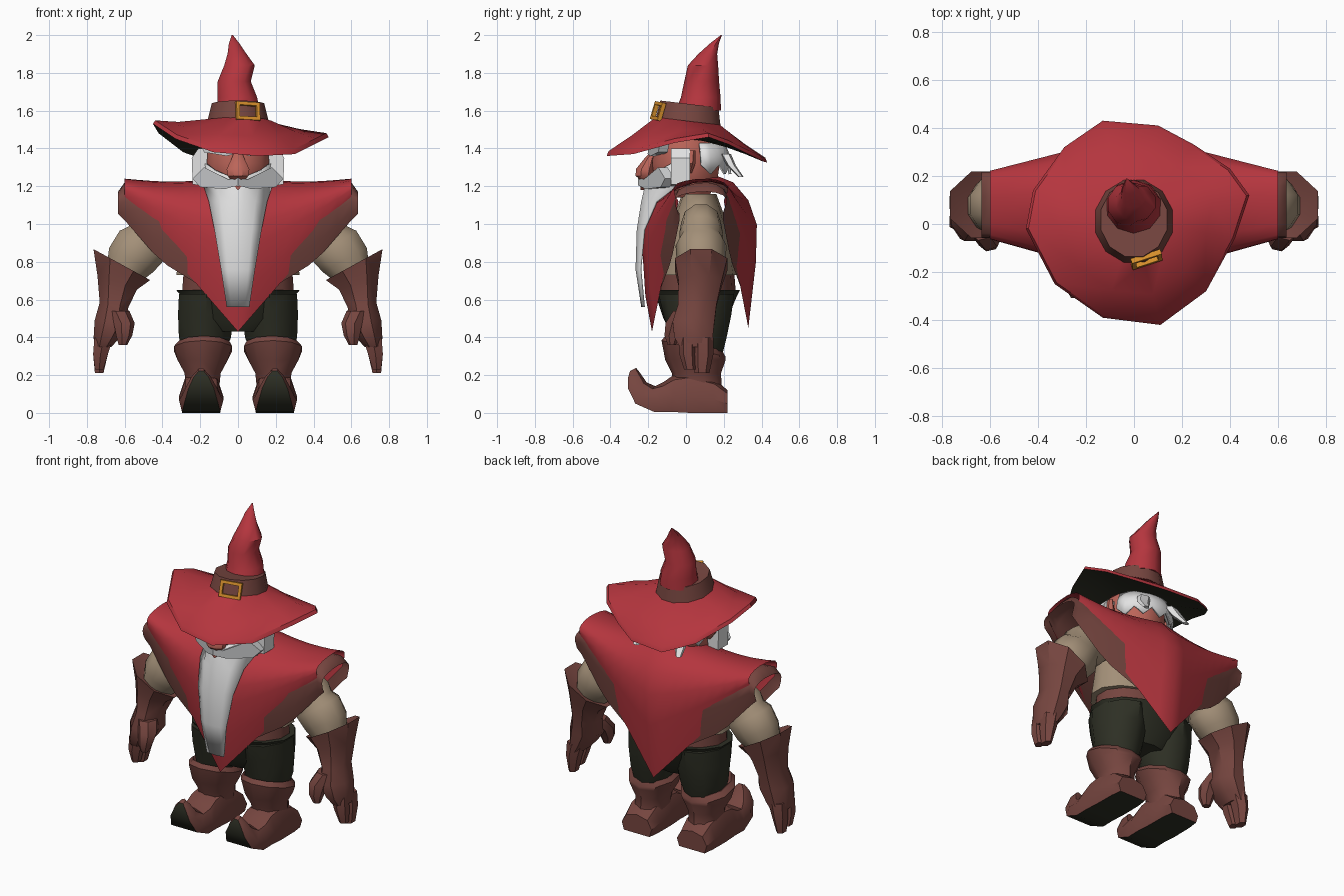
import bpy, bmesh, math
from mathutils import Vector, Matrix

if "Cube" in bpy.data.objects:
    bpy.data.objects.remove(bpy.data.objects["Cube"])


def material(name, rgb):
    m = bpy.data.materials.new(name)
    m.diffuse_color = (*rgb, 1)
    m.use_nodes = True
    m.node_tree.nodes["Principled BSDF"].inputs["Base Color"].default_value = m.diffuse_color
    return m


RED = material("red cloth", (0.46, 0.036, 0.048))
BROWN = material("brown leather", (0.18, 0.06, 0.05))
TAN = material("tan linen", (0.37, 0.28, 0.19))
GREEN = material("dark green", (0.027, 0.029, 0.018))
WHITE = material("white hair", (0.76, 0.76, 0.76))
GREY = material("grey hair", (0.58, 0.59, 0.6))
SKIN = material("skin", (0.5, 0.13, 0.1))
GOLD = material("gold", (0.68, 0.28, 0.025))


def finish(name, bm, mats, mirror=False, thick=0, angle=40):
    bmesh.ops.recalc_face_normals(bm, faces=bm.faces[:])
    mesh = bpy.data.meshes.new(name)
    bm.to_mesh(mesh)
    bm.free()
    for m in mats:
        mesh.materials.append(m)
    ob = bpy.data.objects.new(name, mesh)
    bpy.context.collection.objects.link(ob)
    bpy.ops.object.select_all(action='DESELECT')
    ob.select_set(True)
    bpy.context.view_layer.objects.active = ob
    bpy.ops.object.shade_smooth_by_angle(angle=math.radians(angle))
    if thick:
        s = ob.modifiers.new("thickness", 'SOLIDIFY')
        s.thickness, s.offset = thick, -1
    if mirror:
        ob.modifiers.new("mirror", 'MIRROR').use_mirror_merge = False
    return ob


def ring(cx, cy, cz, rx, ry, a=0, b=0, n=10):
    """Ellipse whose x axis rises by angle a and y axis by angle b."""
    u = Vector((math.cos(a), 0, math.sin(a))) * rx
    v = Vector((0, math.cos(b), math.sin(b))) * ry
    t = [2 * math.pi * (i + 0.5) / n for i in range(n)]
    return [Vector((cx, cy, cz)) + u * math.cos(k) + v * math.sin(k) for k in t]


def skin_rows(name, rows, mats, closed=True, pick=None, **kw):
    """Bridge rows of points; pick(row, column) gives the material index."""
    bm = bmesh.new()
    vs = [[bm.verts.new(p) for p in r] for r in rows]
    n = len(rows[0])
    for j in range(len(rows) - 1):
        for i in range(n if closed else n - 1):
            k = (i + 1) % n
            f = bm.faces.new((vs[j][i], vs[j][k], vs[j + 1][k], vs[j + 1][i]))
            f.material_index = pick(j, i) if pick else 0
    if closed:
        bm.faces.new(vs[0][::-1])
        bm.faces.new(vs[-1])
    return finish(name, bm, mats, **kw)


def tube(name, specs, mat, n=10, **kw):
    return skin_rows(name, [ring(*s, n=n) for s in specs], [mat], **kw)


def plate(name, pts, yfun, mat, thick=0.03, mirror=True):
    """Outline in x and z, bent back by yfun, given thickness."""
    bm = bmesh.new()
    front = [bm.verts.new((x, yfun(x), z)) for x, z in pts]
    back = [bm.verts.new((x, yfun(x) + thick, z)) for x, z in pts]
    bm.faces.new(front)
    bm.faces.new(back[::-1])
    for i in range(len(pts)):
        bm.faces.new((front[i - 1], front[i], back[i], back[i - 1]))
    return finish(name, bm, [mat], mirror=mirror, angle=25)


def lerp(a, b, t):
    return a + (b - a) * t


# --- hat: wavy brim with a dark underside, band, crooked cone, buckle
rim = [Vector(p) for p in (
    (.48, .12, 1.46), (.4, .23, 1.42), (.25, .33, 1.37), (.1, .41, 1.33), (-.13, .43, 1.325),
    (-.29, .32, 1.38), (-.42, .14, 1.48), (-.45, -.02, 1.53), (-.33, -.25, 1.45),
    (-.13, -.39, 1.38), (.11, -.42, 1.36), (.3, -.28, 1.37), (.42, -.06, 1.43))]


def brim_ring(r, z, t, lift):
    out = []
    for p in rim:
        d = Vector((p.x, p.y, 0)).normalized() * r
        q = Vector((d.x, d.y + 0.01, z - 0.12 * d.y))
        out.append(q.lerp(p, t) + Vector((0, 0, lift)))
    return out


skin_rows("hat_brim", [brim_ring(.16, 1.45, 0, 0), brim_ring(.16, 1.45, .6, 0), rim,
                       brim_ring(.18, 1.54, .96, .018), brim_ring(.18, 1.54, .5, .005),
                       brim_ring(.175, 1.545, 0, 0)],
          [RED, GREEN], pick=lambda j, i: 1 if j < 2 else 0)
tube("hat_band", [(0, .01, 1.525, .172, .182, 0, -.12), (0, .018, 1.635, .143, .16, 0, -.12),
                  (0, .05, 1.63, .11, .12, 0, -.12)], BROWN, n=12)
tube("hat_cone", [(0, .065, 1.6, .12, .12), (-.003, .078, 1.67, .11, .105),
                  (-.02, .083, 1.755, .092, .092), (.008, .09, 1.84, .085, .08),
                  (-.005, .115, 1.9, .053, .05), (-.02, .15, 1.955, .03, .024),
                  (-.03, .187, 2.0, .003, .003)], RED)
bm = bmesh.new()
place = (Matrix.Translation((.052, -.148, 1.597)) @ Matrix.Rotation(.33, 4, 'Z')
         @ Matrix.Rotation(-.28, 4, 'X') @ Matrix.Rotation(.06, 4, 'Y'))
for x, z, sx, sz in ((0, .04, .13, .018), (0, -.04, .13, .018),
                     (-.056, 0, .018, .09), (.056, 0, .018, .09)):
    bmesh.ops.create_cube(bm, size=1, matrix=place @ Matrix.Translation((x, 0, z))
                          @ Matrix.Diagonal((sx, .022, sz, 1)))
finish("hat_buckle", bm, [GOLD])

# --- head, nose, ears and lip
tube("head", [(0, .02, 1.14, .1, .1), (0, 0, 1.22, .16, .17), (0, 0, 1.32, .175, .185),
              (0, 0, 1.42, .17, .175), (0, 0, 1.49, .14, .15)], SKIN, n=12)
tube("nose", [(0, -.15, 1.39, .02, .03), (0, -.19, 1.35, .035, .03), (0, -.215, 1.29, .065, .055),
              (0, -.22, 1.255, .06, .05), (0, -.2, 1.22, .03, .03)], SKIN, n=8)
tube("ear", [(.17, .01, 1.27, .02, .02), (.2, .02, 1.32, .03, .03),
             (.205, .03, 1.39, .015, .02)], SKIN, n=6, mirror=True)
plate("lip", ((-.02, 1.2), (0, 1.18), (.02, 1.2)), lambda x: -.24, SKIN, .03, False)

# --- beard, moustache, brows and hair tufts
beard = []
for z, y, w, depth, rise in ((1.25, -.205, .215, .18, .1), (1.19, -.228, .185, .19, .02),
                             (1.12, -.24, .155, .08, 0), (.97, -.262, .125, .035, 0),
                             (.76, -.268, .09, .02, 0), (.56, -.237, .06, .008, 0)):
    beard.append([(w * s, y + depth * s * s, z + rise * s * s)
                  for s in (-1, -.6, -.2, .2, .6, 1)])
skin_rows("beard", beard, [WHITE], closed=False, thick=.012)
plate("moustache", ((0, 1.25), (.05, 1.235), (.18, 1.3), (.24, 1.24), (.2, 1.195),
                    (.07, 1.185), (0, 1.205)), lambda x: -.255 + .6 * x, GREY, .05)
plate("eyebrow", ((.02, 1.37), (.06, 1.36), (.18, 1.38), (.2, 1.42), (.03, 1.42)),
      lambda x: -.21 + .35 * x, GREY, .05)
plate("sideburn", ((.16, 1.4), (.17, 1.2), (.24, 1.21), (.245, 1.35), (.21, 1.4)),
      lambda x: -.08, WHITE, .1)
hair = []
for z, r, jag in ((1.43, .175, 0), (1.37, .2, 0), (1.29, .21, .025)):
    hair.append([(r * math.cos(t), .03 + r * math.sin(t), z + jag * (-1) ** k)
                 for k, t in enumerate(math.pi * (.08 + .84 * i / 10) for i in range(11))])
skin_rows("back_hair", hair, [WHITE], closed=False, thick=.015)
tube("hair_tuft", [(.1, .21, 1.37, .045, .03), (.13, .24, 1.31, .045, .025),
                   (.15, .29, 1.25, .02, .015)], WHITE, n=5, mirror=True)

# --- poncho and its leather lining: one draped section swept across the shoulders
drape = ((-.18, .43), (-.215, .62), (-.23, .85), (-.225, .98), (-.19, 1.1), (-.1, 1.19),
         (.02, 1.25), (.15, 1.265), (.25, 1.225), (.33, 1.13), (.375, 1.0), (.37, .8), (.33, .45))


def poncho(name, mat, xs, drop, inset):
    cols = []
    for x in xs:
        t = min(abs(x) / .6, 1)
        over = max(0, abs(x) - .6)
        top = lerp(1.26, 1.24, t * t) - .03 * math.sin(math.pi * t) - inset - over * 1.4
        hem = lerp(.43, 1.12, t) - drop * max(-.5, min(1, 3.2 * t - 1.2)) + over
        m = (top - hem) / (1.265 - .43)
        k = lerp(1, .47, t) - inset
        cols.append([(x, .085 + (y - .085) * k, top - (1.265 - z) * m) for y, z in drape])
    skin_rows(name, cols, [mat], closed=False, angle=60)


steps = [.6 * i / 8 for i in range(-8, 9)]
poncho("poncho", RED, steps, 0, 0)
poncho("poncho_lining", BROWN, [-.635] + steps + [.635], .1, .02)

# --- torso, belt, trousers
tube("shirt", [(0, .055, .73, .335, .215), (0, .055, .8, .325, .205), (0, .06, .95, .31, .17),
               (0, .07, 1.08, .28, .12), (0, .07, 1.16, .18, .09)], TAN, n=14)
tube("belt", [(0, .055, .62, .305, .21), (0, .055, .75, .295, .2)], BROWN, n=14)
tube("trouser_hips", [(0, .05, .43, .16, .13), (0, .05, .5, .29, .17), (0, .055, .62, .31, .215),
                      (0, .055, .65, .335, .23), (0, .055, .65, .29, .19)], GREEN, n=14)
tube("trouser_leg", [(.18, .06, .3, .11, .13), (.175, .065, .4, .145, .15),
                     (.17, .06, .52, .155, .18), (.165, .055, .63, .155, .2)],
     GREEN, mirror=True)

# --- boots: flared cuff shaft, and a curled shoe with a dark sole
tube("boot_shaft", [(.195, .08, .03, .105, .13), (.19, .06, .13, .095, .13),
                    (.187, .055, .21, .1, .13), (.187, .05, .28, .14, .16),
                    (.185, .04, .34, .162, .175, 0, -.25), (.18, .04, .37, .14, .155, 0, -.25),
                    (.18, .04, .345, .11, .12)], BROWN, mirror=True)
shoe = []
for y, z, w, h, a in ((.22, .06, .1, .06, 0), (.15, .09, .11, .09, 0), (.02, .11, .112, .11, 0),
                      (-.07, .105, .112, .1, .1), (-.14, .085, .112, .085, .3),
                      (-.215, .095, .1, .07, .85), (-.258, .145, .075, .052, 1.25),
                      (-.275, .2, .045, .034, 1.2), (-.28, .23, .015, .018, 1.1)):
    up = Vector((0, math.sin(a), math.cos(a))) * h
    c = Vector((.195, y, z))
    row = []
    for sx, su in ((-.9, -1), (.9, -1), (1.05, -.2), (.75, .7), (0, 1), (-.75, .7), (-1.05, -.2)):
        p = c + Vector((sx * w, 0, 0)) + up * su
        p.z = max(p.z, 0)
        row.append(p)
    shoe.append(row)
skin_rows("boot_foot", shoe, [BROWN, GREEN], mirror=True,
          pick=lambda j, i: 1 if i == 0 else 0)

# --- sleeves and gloves
tube("sleeve", [(.28, .08, 1.02, .1, .09, .95), (.39, .08, 1.01, .13, .105, .85),
                (.455, .08, .955, .14, .115, .7), (.48, .08, .92, .125, .115, .6),
                (.51, .08, .885, .148, .135, .6), (.565, .08, .81, .14, .13, .5),
                (.6, .075, .75, .11, .11, .5)], TAN, mirror=True)
tube("glove", [(.61, .075, .76, .1, .09, .5), (.615, .08, .785, .185, .15, .5),
               (.64, .075, .69, .12, .125, .35), (.657, .06, .57, .083, .11, .2),
               (.667, .04, .48, .1, .12, .1), (.695, .04, .4, .075, .11, 0),
               (.715, .05, .35, .05, .09, 0)], BROWN, n=8, mirror=True)
for i, (y, ry, low) in enumerate(((.01, .045, .23), (.09, .055, .21))):
    tube(f"finger_{i + 1}", [(.71, y, .4, .058, ry), (.728, y, .31, .045, ry),
                             (.735, lerp(y, .065, .2), low, .026, ry * .7)],
         BROWN, n=6, mirror=True)
tube("thumb", [(.635, .0, .54, .06, .07), (.605, -.045, .475, .058, .065),
               (.605, -.07, .41, .045, .045), (.61, -.075, .36, .024, .022)],
     BROWN, n=7, mirror=True)
